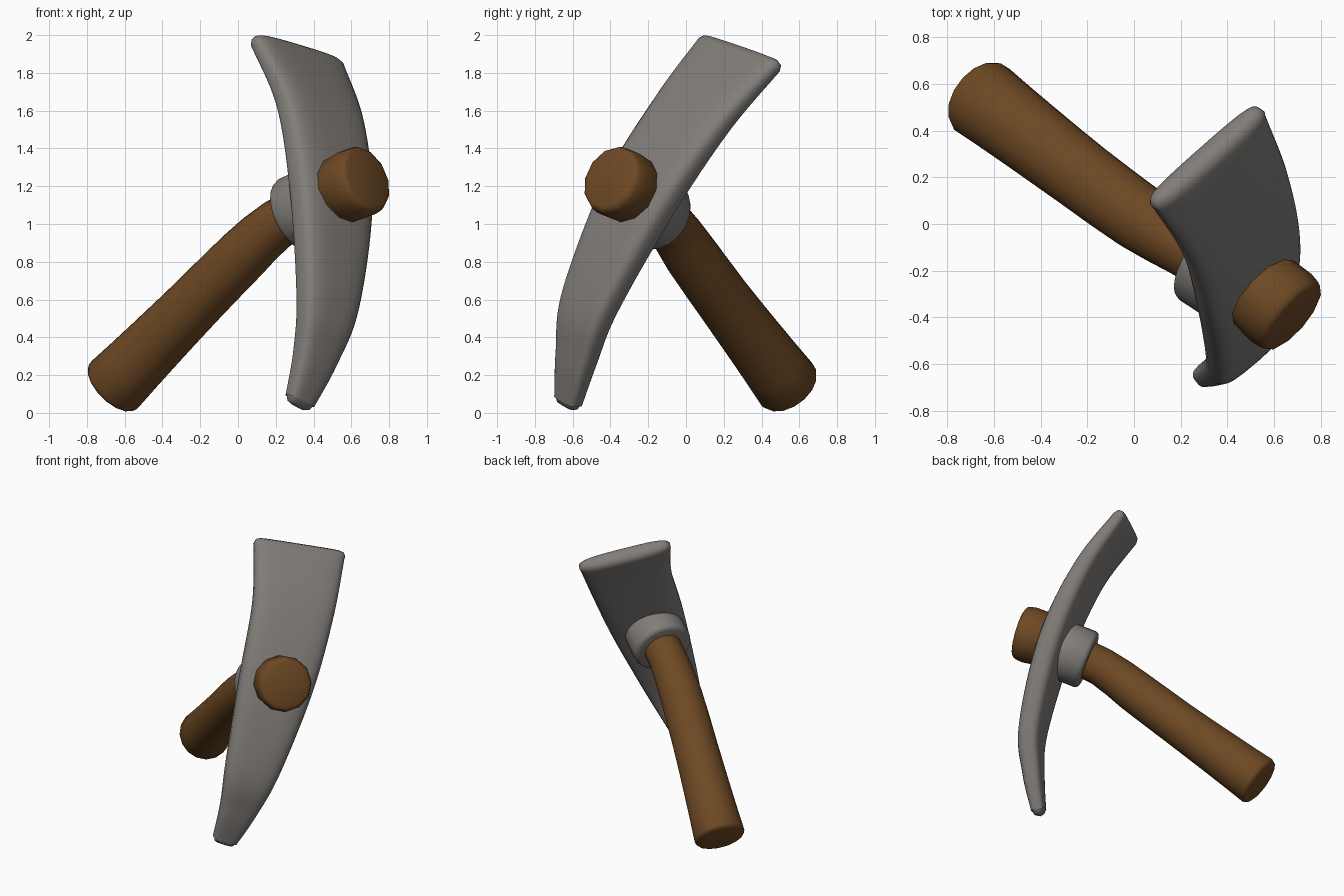
import bpy, bmesh, math
from mathutils import Vector

if "Cube" in bpy.data.objects:
    bpy.data.objects.remove(bpy.data.objects["Cube"])

def material(name, rgb):
    m = bpy.data.materials.new(name)
    m.diffuse_color = (*rgb, 1)
    m.use_nodes = True
    m.node_tree.nodes["Principled BSDF"].inputs["Base Color"].default_value = m.diffuse_color
    return m

STEEL = material("grey steel", (0.22, 0.205, 0.19))
WOOD = material("brown wood", (0.155, 0.066, 0.017))

# Shared direction: across the width of the head
WIDE = Vector((0.74, 0.62, -0.25)).normalized()

def smooth_path(points, steps):
    """Catmull-Rom sampling of (x, y, z, half width, half thickness)."""
    p = [Vector(q) for q in points]
    p = [2 * p[0] - p[1]] + p + [2 * p[-1] - p[-2]]
    out = []
    for i in range(1, len(p) - 2):
        a, b, c, d = p[i - 1:i + 3]
        for k in range(steps):
            t = k / steps
            out.append(0.5 * (2 * b + (c - a) * t + (2 * a - 5 * b + 4 * c - d) * t * t
                              + (3 * b - a - 3 * c + d) * t ** 3))
    return out + [p[-2]]

def loft(name, points, mat, sides=12, steps=1, power=2.0, bevel=0.02, angle=40):
    """Sweep a superellipse along a path, with rounded flat ends."""
    rows = smooth_path(points, steps)
    pos = [Vector(r[:3]) for r in rows]
    rings = []
    for i, r in enumerate(rows):
        tan = (pos[min(i + 1, len(pos) - 1)] - pos[max(i - 1, 0)]).normalized()
        side = (WIDE - tan * WIDE.dot(tan)).normalized()
        ring = (pos[i], side, tan.cross(side), r[3], r[4])
        if i == 0 or i == len(rows) - 1:
            sgn = -1 if i == 0 else 1
            end = [(pos[i] - tan * sgn * bevel * f, *ring[1:3], r[3] - bevel * g, r[4] - bevel * g)
                   for f, g in ((1, 0), (0.3, 0.3), (0, 1))]
            rings += end[::-1] if i == 0 else end
        else:
            rings.append(ring)
    bm = bmesh.new()
    loops = []
    for c, s, n, a, b in rings:
        loop = []
        for k in range(sides):
            t = 2 * math.pi * (k + 0.5) / sides
            x, y = math.cos(t), math.sin(t)
            x = math.copysign(abs(x) ** (2 / power), x)
            y = math.copysign(abs(y) ** (2 / power), y)
            loop.append(bm.verts.new(c + s * a * x + n * b * y))
        loops.append(loop)
    for l0, l1 in zip(loops, loops[1:]):
        for k in range(sides):
            j = (k + 1) % sides
            bm.faces.new((l0[k], l0[j], l1[j], l1[k]))
    bm.faces.new(loops[0])
    bm.faces.new(loops[-1])
    bmesh.ops.recalc_face_normals(bm, faces=bm.faces)
    me = bpy.data.meshes.new(name)
    bm.to_mesh(me)
    bm.free()
    me.materials.append(mat)
    ob = bpy.data.objects.new(name, me)
    bpy.context.collection.objects.link(ob)
    bpy.context.view_layer.objects.active = ob
    ob.select_set(True)
    bpy.ops.object.shade_smooth_by_angle(angle=math.radians(angle))
    ob.select_set(False)
    return ob

# Curved head: narrow pick tip at the bottom, broad blade at the top
loft("head", [
    (0.315, -0.63, 0.03, 0.08, 0.045),
    (0.41, -0.58, 0.30, 0.132, 0.069),
    (0.475, -0.505, 0.60, 0.19, 0.085),
    (0.492, -0.25, 1.14, 0.258, 0.095),
    (0.435, 0.035, 1.585, 0.285, 0.082),
    (0.302, 0.305, 1.925, 0.322, 0.06),
], STEEL, sides=24, steps=8, power=3.4, bevel=0.04, angle=70)

# Steel collar behind the head
loft("collar", [
    (0.285, -0.14, 1.045, 0.205, 0.205),
    (0.47, -0.26, 1.13, 0.205, 0.205),
], STEEL, sides=24, bevel=0.03, angle=60)

# Bent wooden handle, thicker at the grip end
loft("handle", [
    (-0.67, 0.548, 0.132, 0.177, 0.177),
    (-0.45, 0.38, 0.355, 0.163, 0.163),
    (-0.22, 0.205, 0.588, 0.152, 0.152),
    (0.02, 0.03, 0.83, 0.147, 0.147),
    (0.21, -0.09, 1.00, 0.133, 0.133),
    (0.46, -0.24, 1.13, 0.13, 0.13),
], WOOD, sides=16, steps=2, bevel=0.03, angle=60)

# Flared wooden end in front of the head
loft("handle_end", [
    (0.53, -0.27, 1.17, 0.185, 0.185),
    (0.63, -0.358, 1.216, 0.194, 0.194),
    (0.685, -0.405, 1.241, 0.187, 0.187),
], WOOD, sides=12, bevel=0.03, angle=60)
